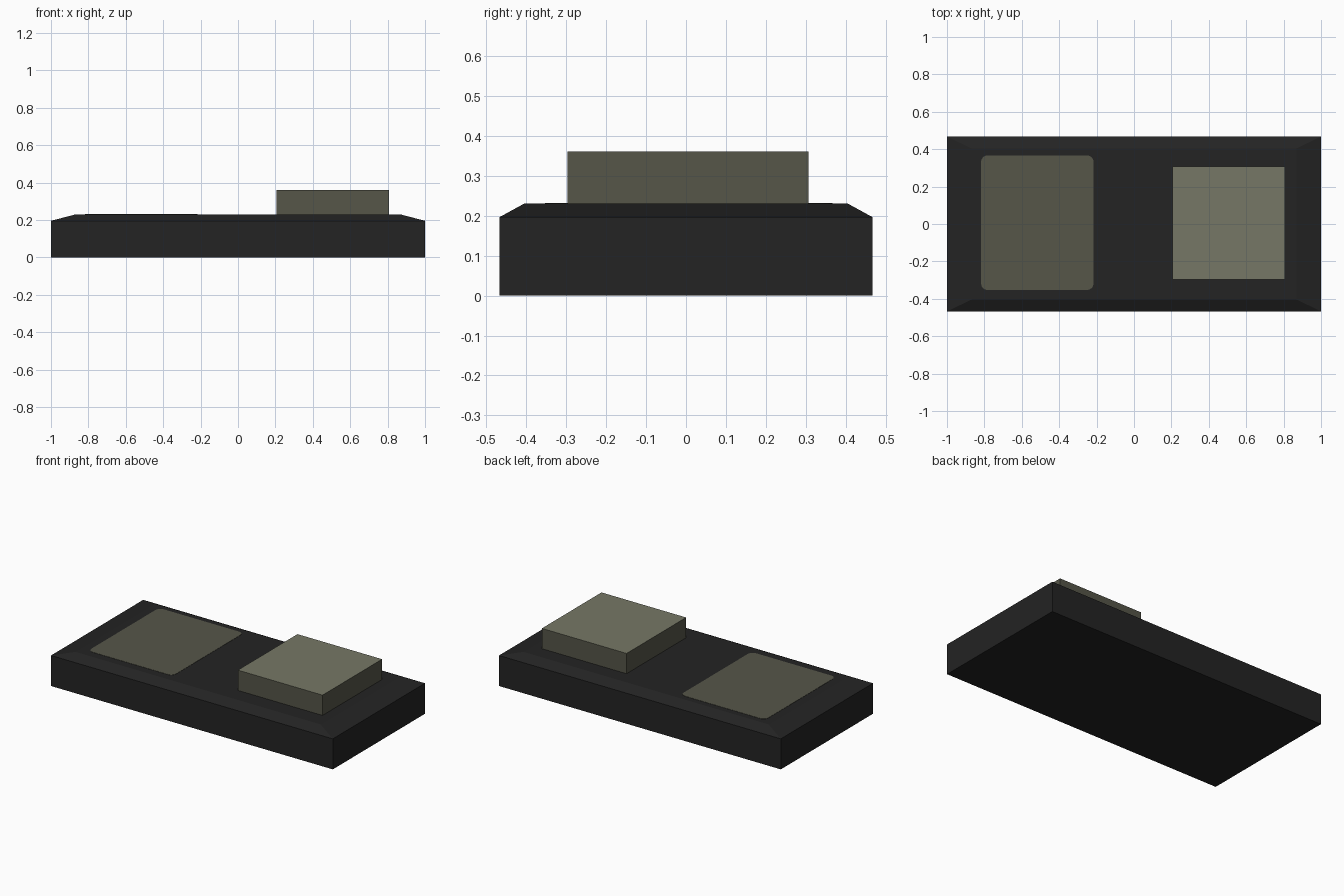
import bpy, bmesh, math

if "Cube" in bpy.data.objects:
    bpy.data.objects.remove(bpy.data.objects["Cube"])


def material(name, rgb):
    m = bpy.data.materials.new(name)
    m.diffuse_color = (*rgb, 1)
    m.use_nodes = True
    m.node_tree.nodes["Principled BSDF"].inputs["Base Color"].default_value = m.diffuse_color
    return m


black = material("matte black", (0.017, 0.017, 0.017))
olive = material("dark olive grey", (0.092, 0.092, 0.066))
pale = material("light olive grey", (0.180, 0.186, 0.132))


def loft(name, sections, mats):
    """Stack closed outlines [(points, z), ...] into a capped solid."""
    bm = bmesh.new()
    rings = [[bm.verts.new((x, y, z)) for x, y in pts] for pts, z in sections]
    for a, b in zip(rings, rings[1:]):
        n = len(a)
        for i in range(n):
            j = (i + 1) % n
            bm.faces.new((a[i], a[j], b[j], b[i]))
    bm.faces.new(rings[0][::-1])
    top = bm.faces.new(rings[-1])
    top.material_index = len(mats) - 1  # last material goes on the top face
    me = bpy.data.meshes.new(name)
    bm.to_mesh(me)
    bm.free()
    for m in mats:
        me.materials.append(m)
    ob = bpy.data.objects.new(name, me)
    bpy.context.collection.objects.link(ob)
    return ob


def rect(x0, x1, y0, y1):
    return [(x0, y0), (x1, y0), (x1, y1), (x0, y1)]


def rounded(x0, x1, y0, y1, r, steps=4):
    pts = []
    corners = [(x1 - r, y1 - r), (x0 + r, y1 - r), (x0 + r, y0 + r), (x1 - r, y0 + r)]
    for q, (cx, cy) in enumerate(corners):
        for s in range(steps + 1):
            a = (q + s / steps) * math.pi / 2
            pts.append((cx + r * math.cos(a), cy + r * math.sin(a)))
    return pts


# Slab with sloped upper border
base = rect(-1, 1, -0.467, 0.467)
loft("base_slab", [(base, 0), (base, 0.196), (rect(-0.87, 0.87, -0.405, 0.405), 0.23)], [black])

# Raised block with paler top
block = rect(0.207, 0.808, -0.297, 0.307)
loft("raised_block", [(block, 0.23), (block, 0.36)], [olive, pale])

# Flush rounded pad on the left
pad = rounded(-0.818, -0.216, -0.353, 0.367, 0.035)
loft("flush_pad", [(pad, 0.229), (pad, 0.2315)], [olive])
